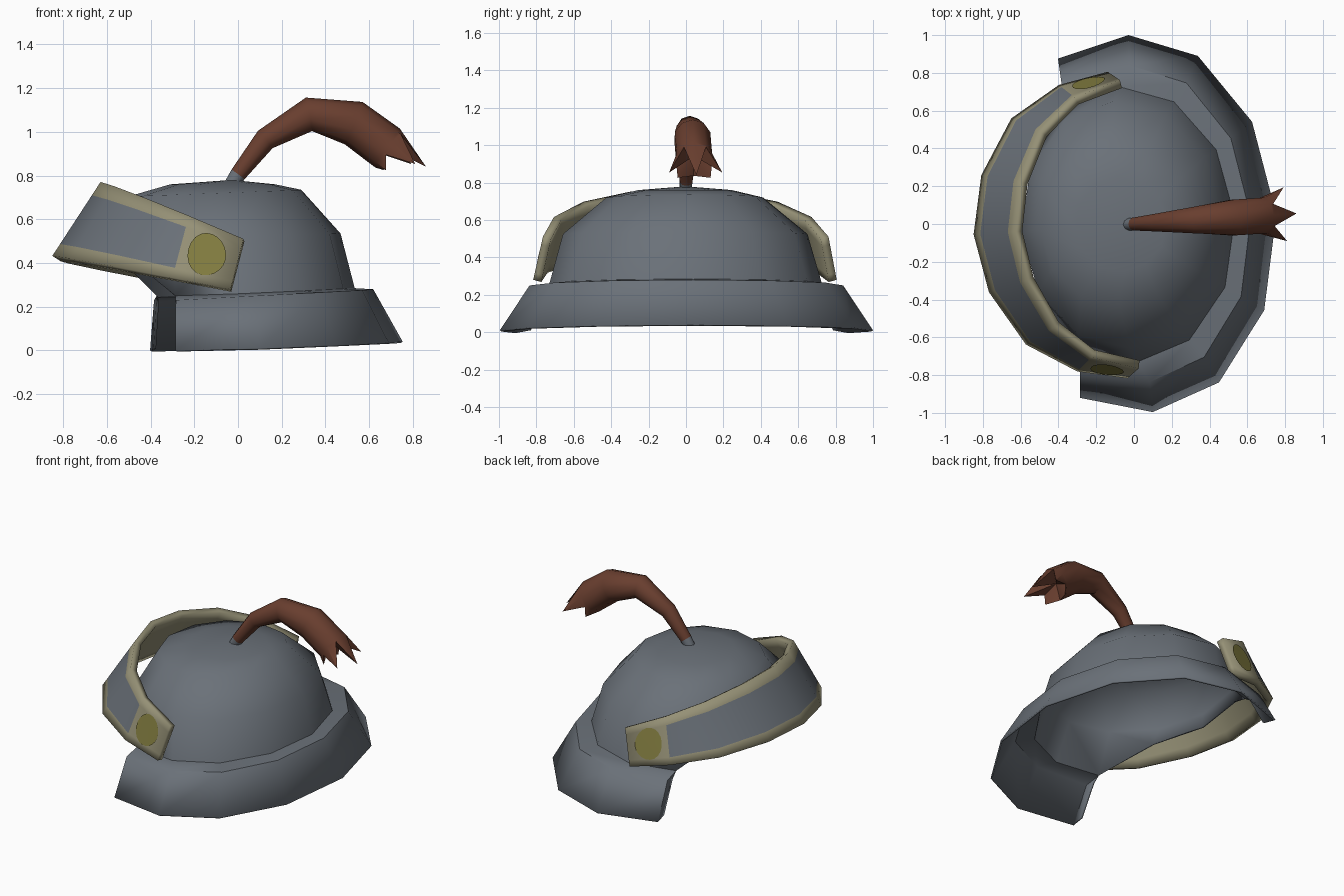
import bpy, bmesh
from math import sin, cos, pi, radians
from mathutils import Vector, Matrix

if "Cube" in bpy.data.objects:
    bpy.data.objects.remove(bpy.data.objects["Cube"], do_unlink=True)

TURN = Matrix.Rotation(radians(3.7), 4, 'Z')


def material(name, rgb):
    m = bpy.data.materials.new(name)
    m.use_nodes = True
    m.diffuse_color = (*rgb, 1)
    m.node_tree.nodes["Principled BSDF"].inputs["Base Color"].default_value = (*rgb, 1)
    return m


STEEL = material("blue grey steel", (0.145, 0.165, 0.19))
TRIM = material("pale tan trim", (0.30, 0.28, 0.18))
STUD = material("olive gold", (0.22, 0.20, 0.05))
FEATHER = material("red brown feather", (0.14, 0.048, 0.028))


def grid(bm, rows, closed=False, pick=lambda r, c: 0):
    """Skin a list of equally long point rows."""
    vs = [[bm.verts.new(p) for p in row] for row in rows]
    n = len(rows[0])
    for r in range(len(rows) - 1):
        for c in range(n if closed else n - 1):
            d = (c + 1) % n
            f = bm.faces.new((vs[r][c], vs[r][d], vs[r + 1][d], vs[r + 1][c]))
            f.material_index = pick(r, c)
    return vs


def finish(name, bm, mats, angle=40, thick=0, rim_shift=0):
    bmesh.ops.remove_doubles(bm, verts=bm.verts, dist=0.0005)
    bmesh.ops.recalc_face_normals(bm, faces=bm.faces)
    me = bpy.data.meshes.new(name)
    bm.to_mesh(me)
    bm.free()
    me.transform(TURN)
    ob = bpy.data.objects.new(name, me)
    bpy.context.collection.objects.link(ob)
    for m in mats:
        me.materials.append(m)
    bpy.ops.object.select_all(action='DESELECT')
    ob.select_set(True)
    bpy.context.view_layer.objects.active = ob
    bpy.ops.object.shade_smooth_by_angle(angle=radians(angle))
    if thick:
        s = ob.modifiers.new("thickness", 'SOLIDIFY')
        s.thickness, s.offset = thick, -1
        s.material_offset = s.material_offset_rim = rim_shift
    return ob


def mirror_path(half):
    """Half path from the middle to the +y end, extended to the -y end."""
    return [(x, -y, z) for x, y, z in half[:0:-1]] + half


# Helmet shell: crown rings
def oval(cx, rx, ry, z, rise, deg):
    a = radians(deg)
    return (cx + rx * cos(a), ry * sin(a), z + rise * cos(a))


def base_point(deg):
    x, y, z = oval(-0.03, 0.565, 0.73, 0.26, 0.025, deg)
    if deg in (120, 240):
        return (-0.33, 0.66 if deg == 120 else -0.66, 0.25)
    return (x, y, 0.42 if 120 < deg < 240 else z)


bm = bmesh.new()
around = range(0, 360, 30)
crown = [[base_point(d) for d in around]]
for ring in ((-0.065, 0.535, 0.655, 0.525, 0.01), (-0.105, 0.395, 0.42, 0.72, 0.015),
             (-0.07, 0.24, 0.25, 0.76, 0)):
    crown.append([oval(*ring, d) for d in around])
rows = grid(bm, crown, closed=True)
apex = bm.verts.new((-0.03, 0, 0.78))
for i in range(12):
    bm.faces.new((rows[-1][i], rows[-1][(i + 1) % 12], apex))

# Helmet shell: flared neck guard with returned front ends
back = range(0, 91, 30)
outer = [oval(0.035, 0.72, 1.0, 0.01, 0.03, d) for d in back]
shoulder = [oval(0.03, 0.59, 0.84, 0.25, 0.03, d) for d in back]
base = [base_point(d) for d in back]
end = base_point(120)
outer += [(-0.345, 0.9, 0), (-0.335, 0.81, 0.01)]
shoulder += [(-0.335, 0.77, 0.23), (-0.33, 0.7, 0.21)]
base += [end, end]
grid(bm, [mirror_path(p) for p in (outer, shoulder, base)])
finish("helmet_shell", bm, [STEEL], 50, 0.012)

# Raised visor band with tan borders and end panels
low = [(-0.851, 0), (-0.79, 0.31), (-0.612, 0.6), (-0.35, 0.76), (-0.087, 0.813)]
high = [(-0.63, 0), (-0.585, 0.26), (-0.46, 0.52), (-0.27, 0.69), (-0.025, 0.765)]
low = [Vector((x, y, 0.28 - 0.2 * (x + 0.087))) for x, y in low]
high = [Vector((x, y, 0.5 - 0.43 * x)) for x, y in high]
bm = bmesh.new()
bands = []
for v in (0, 0.16, 0.5, 0.82, 1):
    bands.append(mirror_path([tuple(a.lerp(b, v)) for a, b in zip(low, high)]))
grid(bm, bands, pick=lambda r, c: 1 if r in (0, 3) or c in (0, 7) else 0)
finish("visor_band", bm, [STEEL, TRIM], 35, 0.045, 1)

# Round studs lying on both end panels
across = (low[4] - low[3]).normalized()
out = (high[3] - low[4]).cross(high[4] - low[3]).normalized()
if out.y < 0:
    out = -out
w, h = (low[4] - low[3]).length, (high[4] - low[4]).length
for side, label in ((1, "left"), (-1, "right")):
    bm = bmesh.new()
    rim = []
    for i in range(20):
        a = 2 * pi * i / 20
        u, v = 0.47 + 0.09 / w * cos(a), 0.5 + 0.088 / h * sin(a)
        p = low[3].lerp(low[4], u).lerp(high[3].lerp(high[4], u), v) + out * 0.007
        rim.append(bm.verts.new((p.x, side * p.y, p.z)))
    mid = low[3].lerp(low[4], 0.47).lerp(high[3].lerp(high[4], 0.47), 0.5) + out * 0.007
    hub = bm.verts.new((mid.x, side * mid.y, mid.z))
    for i in range(20):
        bm.faces.new((rim[i], rim[(i + 1) % 20], hub))
    finish(label + "_visor_stud", bm, [STUD])

# Plume: bent tapering tube ending in ragged points
path = [(-0.03, 0.755, 0.035), (0.0, 0.805, 0.037), (0.125, 0.965, 0.052),
        (0.325, 1.08, 0.078), (0.53, 1.04, 0.105), (0.68, 0.93, 0.105)]
SIDES = 10
pts = [Vector((x, 0, z)) for x, z, r in path]
rings = []
for i, (p, spec) in enumerate(zip(pts, path)):
    d = (pts[min(i + 1, len(pts) - 1)] - pts[max(i - 1, 0)]).normalized()
    n = Vector((-d.z, 0, d.x))
    r = spec[2]
    ring = []
    for k in range(SIDES):
        a = 2 * pi * k / SIDES
        ring.append(p + n * r * cos(a) + Vector((0, r * 0.95 * sin(a), 0)))
    rings.append(ring)
tips = []
for k in range(SIDES):
    a = 2 * pi * k / SIDES
    if k % 2:
        tips.append(rings[-1][k] + d * 0.015)
    else:
        lift = 0.035 if cos(a) > 0 else 0.11
        tips.append(pts[-1] + d * (0.12 + 0.08 * cos(a)) + n * lift * cos(a)
                    + Vector((0, 0.15 * sin(a), 0)))
rings.append(tips)
bm = bmesh.new()
vs = grid(bm, rings, closed=True, pick=lambda r, c: 1 if r == 0 else 0)
core = bm.verts.new(pts[-1] - d * 0.02)
for k in range(SIDES):
    bm.faces.new((vs[-1][k], vs[-1][(k + 1) % SIDES], core))
finish("plume", bm, [FEATHER, STEEL], 40)
